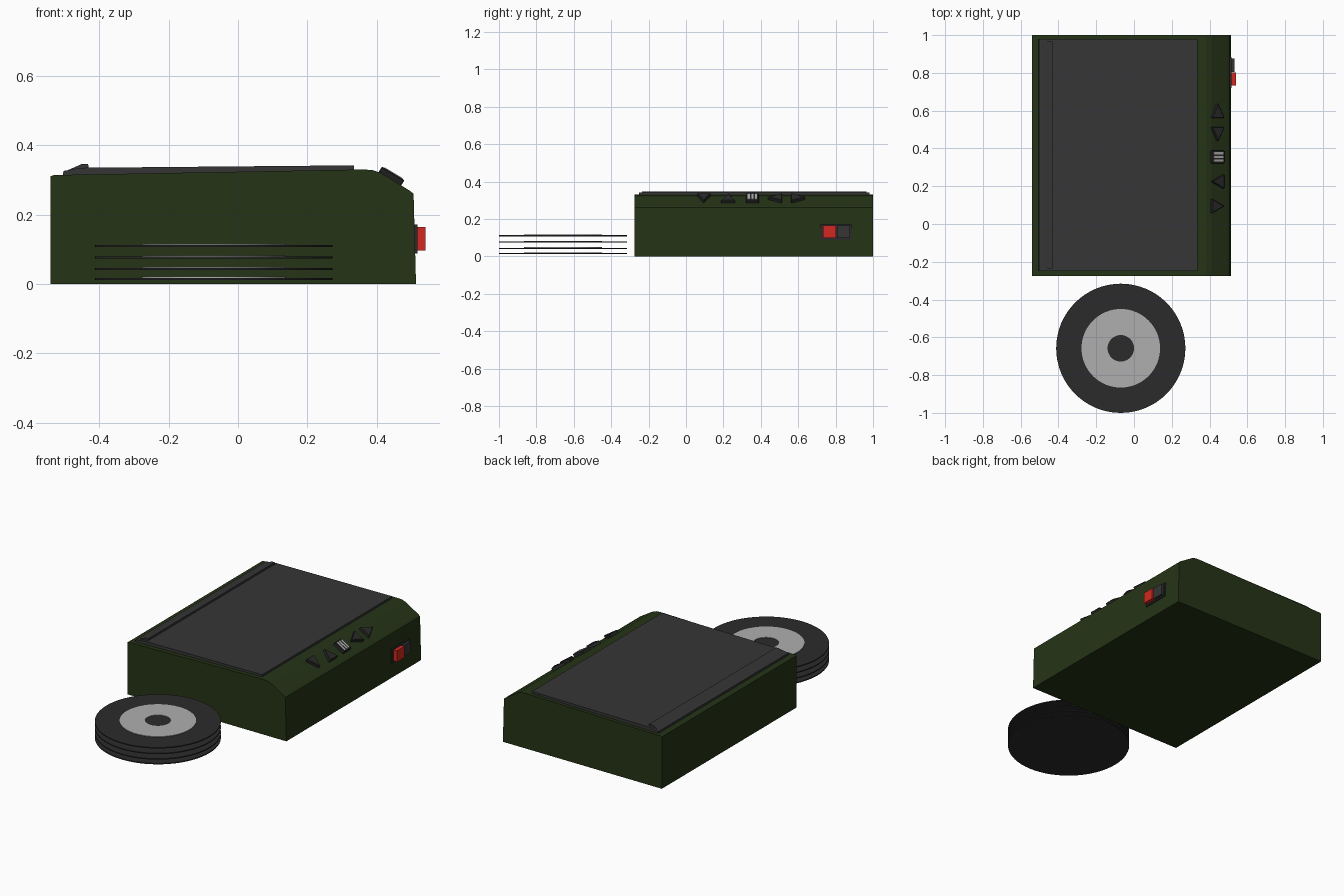
import bpy, bmesh, math
from mathutils import Vector

if "Cube" in bpy.data.objects:
    bpy.data.objects.remove(bpy.data.objects["Cube"])


def material(name, rgb):
    m = bpy.data.materials.new(name)
    m.diffuse_color = (*rgb, 1)
    m.use_nodes = True
    m.node_tree.nodes["Principled BSDF"].inputs["Base Color"].default_value = m.diffuse_color
    return m


GREEN = material("dark_green", (0.018, 0.034, 0.008))
PLATE = material("charcoal", (0.036, 0.036, 0.036))
BLACK = material("black_plastic", (0.024, 0.024, 0.025))
RED = material("red_plastic", (0.63, 0.022, 0.014))
SILVER = material("silver", (0.43, 0.43, 0.43))


def prism(name, points, offset, mat, bevel=0.0):
    """Extrude a closed 3D polygon along an offset vector."""
    bm = bmesh.new()
    face = bm.faces.new([bm.verts.new(p) for p in points])
    ext = bmesh.ops.extrude_face_region(bm, geom=[face], use_keep_orig=True)
    top = [g for g in ext["geom"] if isinstance(g, bmesh.types.BMVert)]
    bmesh.ops.translate(bm, verts=top, vec=offset)
    bmesh.ops.recalc_face_normals(bm, faces=bm.faces)
    me = bpy.data.meshes.new(name)
    bm.to_mesh(me)
    bm.free()
    me.materials.append(mat)
    ob = bpy.data.objects.new(name, me)
    bpy.context.collection.objects.link(ob)
    if bevel:
        mod = ob.modifiers.new("bevel", "BEVEL")
        mod.width = bevel
    return ob


def profile(name, xz, y0, y1, mat):
    return prism(name, [(x, y0, z) for x, z in xz], (0, y1 - y0, 0), mat)


def box(name, lo, hi, mat):
    (x0, y0, z0), (x1, y1, z1) = lo, hi
    return profile(name, [(x0, z0), (x1, z0), (x1, z1), (x0, z1)], y0, y1, mat)


def turned(name, rz, centre, mat, steps=64):
    """Revolve an (r, z) section around a vertical axis."""
    bm = bmesh.new()
    vs = [bm.verts.new((r, 0, z)) for r, z in rz]
    es = [bm.edges.new((vs[i], vs[(i + 1) % len(vs)])) for i in range(len(vs))]
    bmesh.ops.spin(bm, geom=vs + es, cent=(0, 0, 0), axis=(0, 0, 1),
                   angle=math.tau, steps=steps)
    bmesh.ops.remove_doubles(bm, verts=bm.verts, dist=1e-5)
    bmesh.ops.recalc_face_normals(bm, faces=bm.faces)
    me = bpy.data.meshes.new(name)
    bm.to_mesh(me)
    bm.free()
    me.materials.append(mat)
    ob = bpy.data.objects.new(name, me)
    ob.location = centre
    bpy.context.collection.objects.link(ob)
    bpy.ops.object.select_all(action="DESELECT")
    ob.select_set(True)
    bpy.context.view_layer.objects.active = ob
    bpy.ops.object.shade_smooth_by_angle(angle=math.radians(30))


# Case with sloping control edge
profile("case", [(-0.54, 0), (0.513, 0), (0.506, 0.26), (0.495, 0.269), (0.41, 0.321),
                 (0.385, 0.329), (0.35, 0.33), (-0.53, 0.314), (-0.54, 0.311)],
        -0.275, 1.0, GREEN)

# Lid and its raised opening lip
profile("lid", [(-0.505, 0.312), (0.335, 0.327), (0.335, 0.342), (-0.45, 0.335),
                (-0.503, 0.326)], -0.25, 0.98, PLATE)
profile("lid_lip", [(-0.50, 0.324), (-0.43, 0.33), (-0.432, 0.346), (-0.45, 0.346)],
        -0.235, 0.965, PLATE)

# Control buttons on the slope: u runs along +y, v runs down the slope
DOWN = Vector((0.857, 0, -0.516))
NORMAL = Vector((0.516, 0, 0.857))
BASE = Vector((0.437, 0, 0.302))
S = 0.038


def button(name, y, uv, mat=BLACK, low=-0.006, high=0.02, bevel=0.003):
    pts = [BASE + Vector((0, y + u, 0)) + DOWN * v + NORMAL * low for u, v in uv]
    prism(name, pts, NORMAL * (high - low), mat, bevel)


def rect(u0, u1, v):
    return [(u0, -v), (u1, -v), (u1, v), (u0, v)]


button("button_back", 0.60, [(S, 0), (-S, S), (-S, -S)])
button("button_front", 0.475, [(-S, 0), (S, S), (S, -S)])
button("button_up", 0.225, [(0, -S), (S, S), (-S, S)])
button("button_down", 0.095, [(0, S), (S, -S), (-S, -S)])
button("button_menu", 0.355, rect(-0.034, 0.034, S))
for i in (-1, 0, 1):
    button("menu_stripe", 0.355 + i * 0.019, rect(-0.006, 0.006, 0.03), SILVER,
           0.017, 0.022, 0)

# Power switch on the right side
box("switch_frame", (0.49, 0.72, 0.088), (0.517, 0.885, 0.172), BLACK)
box("switch_on", (0.50, 0.733, 0.097), (0.54, 0.803, 0.164), RED)
box("switch_off", (0.50, 0.806, 0.097), (0.532, 0.876, 0.164), PLATE)

# Stack of discs with silver centre rings
for z in (0.012, 0.04, 0.073, 0.107):
    c = (-0.07, -0.658, z)
    turned("disc", [(0, 0), (0.342, 0), (0.342, 0.006), (0, 0.006)], c, BLACK)
    turned("disc_ring", [(0.07, 0.005), (0.208, 0.005), (0.208, 0.009), (0.07, 0.009)],
           c, SILVER)
